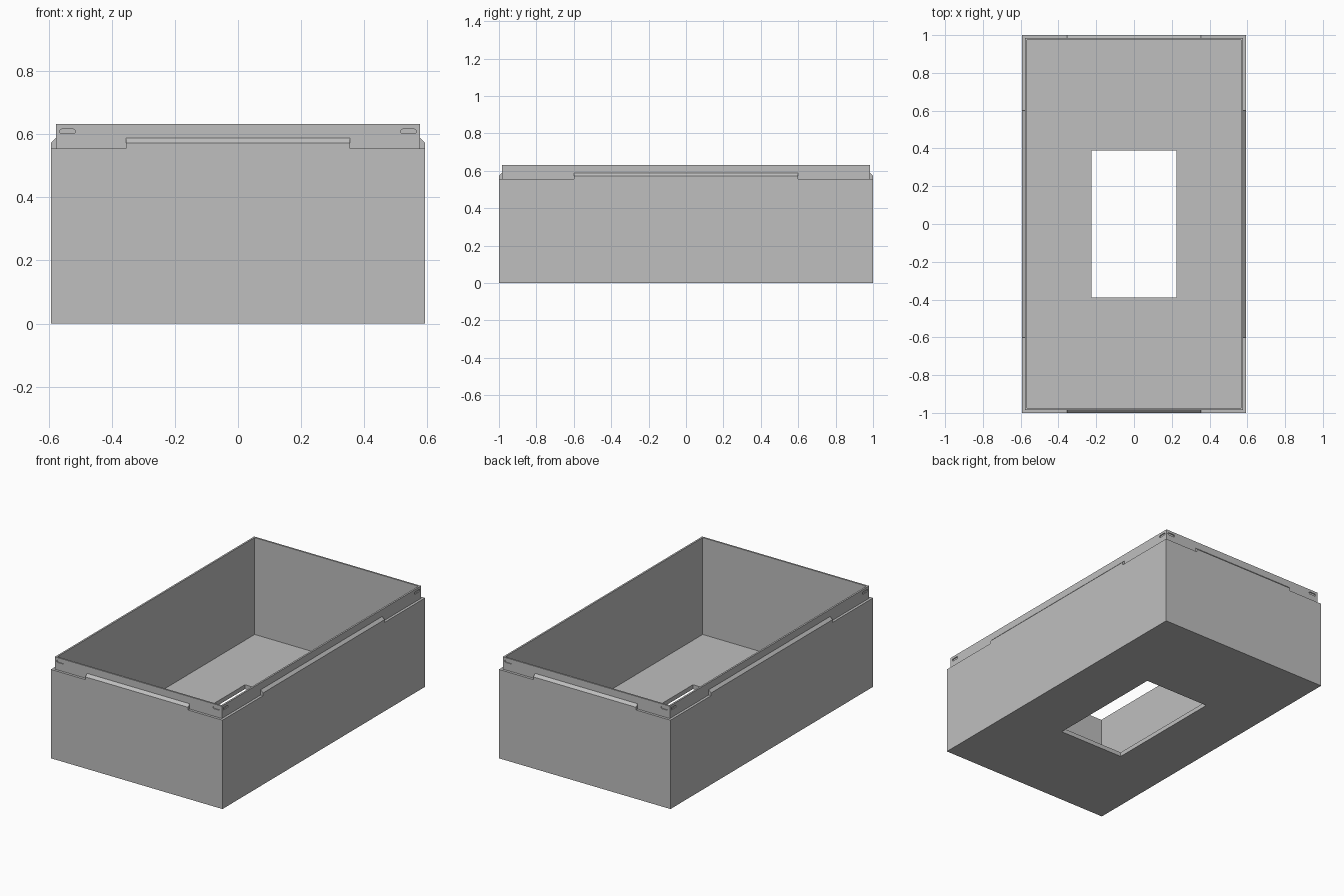
import bpy, bmesh, math
from mathutils import Matrix, Vector

cube = bpy.data.objects.get("Cube")
if cube:
    bpy.data.objects.remove(cube, do_unlink=True)

# Overall sizes (half widths and heights)
OUT_X, OUT_Y = 0.593, 1.0
STEP = 0.016            # ledge width around the lip
LIP = 0.011             # lip thickness
LEDGE_Z, TOP_Z, FLOOR_Z = 0.555, 0.632, 0.027
LIP_X, LIP_Y = OUT_X - STEP, OUT_Y - STEP
IN_X, IN_Y = LIP_X - LIP, LIP_Y - LIP
HOLE_X, HOLE_Y = 0.225, 0.39

grey = bpy.data.materials.new("plain grey")
grey.use_nodes = True
colour = (0.52, 0.52, 0.52, 1)
grey.diffuse_color = colour
grey.node_tree.nodes["Principled BSDF"].inputs["Base Color"].default_value = colour


def make_object(name, bm):
    bmesh.ops.recalc_face_normals(bm, faces=bm.faces)
    mesh = bpy.data.meshes.new(name)
    bm.to_mesh(mesh)
    bm.free()
    mesh.materials.append(grey)
    obj = bpy.data.objects.new(name, mesh)
    bpy.context.collection.objects.link(obj)
    return obj


def prism(bm, profile, matrix, start, end):
    """Extrude a (y, z) profile along x and place it with the matrix."""
    rings = [[bm.verts.new(matrix @ Vector((x, y, z))) for y, z in profile]
             for x in (start, end)]
    n = len(profile)
    for i in range(n):
        j = (i + 1) % n
        bm.faces.new((rings[0][i], rings[0][j], rings[1][j], rings[1][i]))
    for ring in rings:
        bm.faces.new(ring)


# Box shell: rectangular rings from the floor opening, round the outside and back
sections = [
    (HOLE_X, HOLE_Y, 0), (OUT_X, OUT_Y, 0), (OUT_X, OUT_Y, LEDGE_Z),
    (LIP_X, LIP_Y, LEDGE_Z), (LIP_X, LIP_Y, TOP_Z), (IN_X, IN_Y, TOP_Z),
    (IN_X, IN_Y, FLOOR_Z), (HOLE_X, HOLE_Y, FLOOR_Z),
]
bm = bmesh.new()
corners = [(-1, -1), (1, -1), (1, 1), (-1, 1)]
rings = [[bm.verts.new((sx * x, sy * y, z)) for sx, sy in corners]
         for x, y, z in sections]
for a, b in zip(rings, rings[1:] + rings[:1]):
    for i in range(4):
        j = (i + 1) % 4
        bm.faces.new((a[i], a[j], b[j], b[i]))
shell = make_object("box_shell", bm)

# The four sides: name, turn, distance to wall, tab half length, slot centre
sides = [
    ("front", 0, OUT_Y, 0.355, 0.54),
    ("left", 90, OUT_X, 0.6, 0.945),
    ("back", 180, OUT_Y, 0.355, 0.54),
    ("right", 270, OUT_X, 0.6, 0.945),
]

# Shallow rounded slots near the ends of each lip side
SLOT_Z, SLOT_HALF, SLOT_R, SLOT_DEPTH = 0.609, 0.018, 0.007, 0.006
cut = bmesh.new()
for name, turn, wall, tab, slot in sides:
    spin = Matrix.Rotation(math.radians(turn), 4, 'Z')
    for s in (-1, 1):
        outline = []
        for end in (1, -1):
            for k in range(7):
                a = math.pi * (k / 6 - 0.5)
                outline.append((end * (SLOT_HALF + SLOT_R * math.cos(a)),
                                end * SLOT_R * math.sin(a)))
        place = spin @ Matrix.Translation((s * slot, STEP - wall, SLOT_Z)) \
            @ Matrix.Rotation(math.pi / 2, 4, 'Z')
        prism(cut, outline, place, -SLOT_DEPTH, SLOT_DEPTH)
cutter = make_object("slot_cutter", cut)
cutter.hide_render = True

slots = shell.modifiers.new("slots", 'BOOLEAN')
slots.operation = 'DIFFERENCE'
slots.solver = 'EXACT'
slots.object = cutter
bpy.context.view_layer.objects.active = shell
bpy.ops.object.modifier_apply(modifier=slots.name)
bpy.data.objects.remove(cutter, do_unlink=True)

# Raised tabs with a sloping top, one on each ledge
for name, turn, wall, tab, slot in sides:
    profile = [(-wall, LEDGE_Z), (-wall, 0.572),
               (STEP - wall, 0.588), (STEP - wall, LEDGE_Z)]
    bm = bmesh.new()
    prism(bm, profile, Matrix.Rotation(math.radians(turn), 4, 'Z'), -tab, tab)
    make_object(name + "_ledge_tab", bm)
